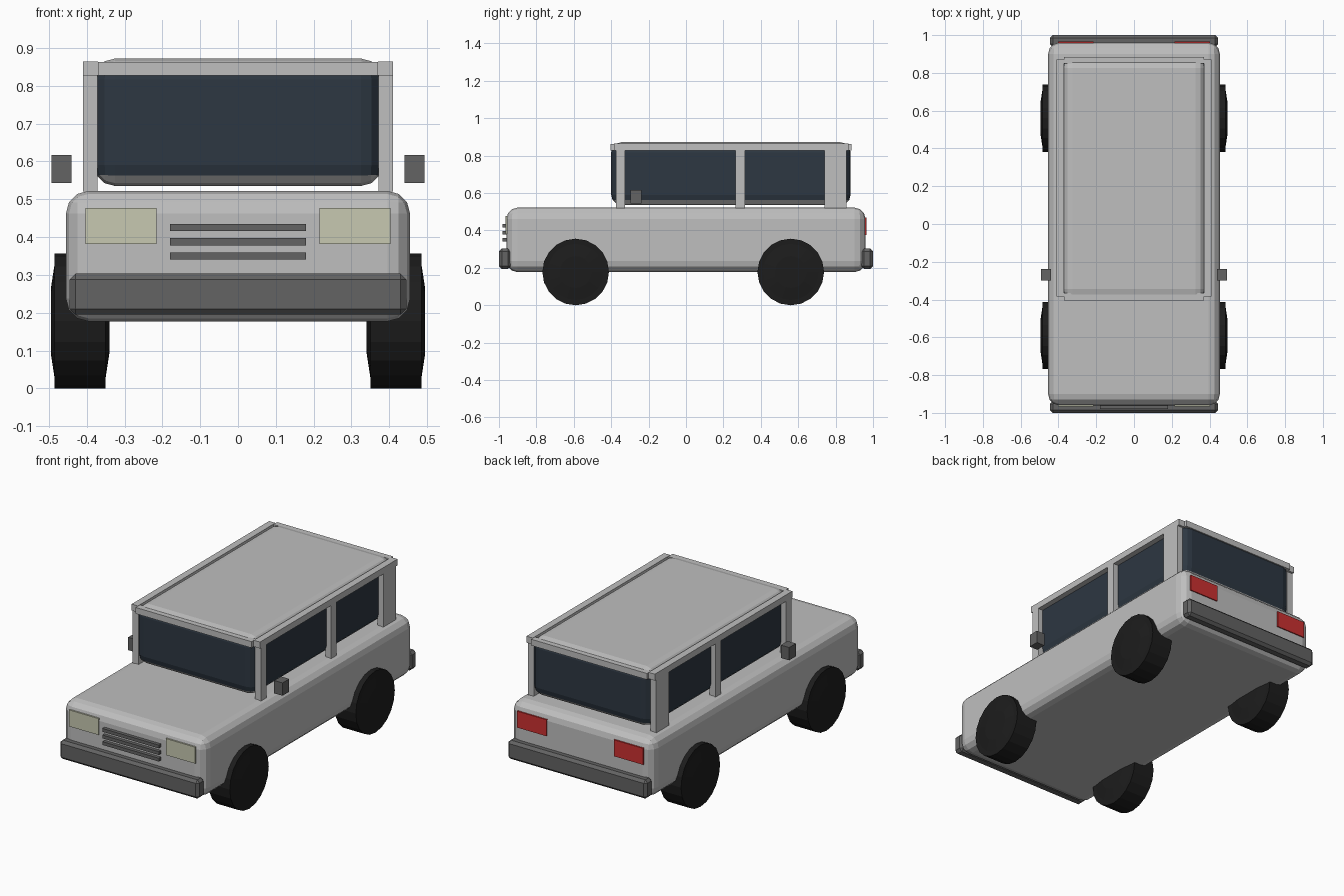
import bpy, bmesh, math
from mathutils import Matrix, Vector

if "Cube" in bpy.data.objects:
    bpy.data.objects.remove(bpy.data.objects["Cube"])


def material(name, rgb):
    m = bpy.data.materials.new(name)
    m.diffuse_color = (*rgb, 1)
    m.use_nodes = True
    m.node_tree.nodes["Principled BSDF"].inputs["Base Color"].default_value = m.diffuse_color
    return m


PAINT = material("grey_paint", (0.52, 0.52, 0.52))
TRIM = material("dark_trim", (0.125, 0.125, 0.125))
GLASS = material("tinted_glass", (0.026, 0.038, 0.054))
RUBBER = material("black_rubber", (0.012, 0.012, 0.012))
LAMP = material("headlight_cream", (0.57, 0.58, 0.44))
RED = material("tail_red", (0.6, 0.03, 0.03))


def finish(name, bm, *mats):
    bmesh.ops.recalc_face_normals(bm, faces=bm.faces)
    me = bpy.data.meshes.new(name)
    bm.to_mesh(me)
    bm.free()
    for m in mats:
        me.materials.append(m)
    ob = bpy.data.objects.new(name, me)
    bpy.context.collection.objects.link(ob)
    return ob


def box(name, x, y, z, *mats, bevel=0, segments=1, rule=None):
    """Box from (min, max) pairs; rule picks a material slot per face."""
    bm = bmesh.new()
    lo, hi = Vector((x[0], y[0], z[0])), Vector((x[1], y[1], z[1]))
    bmesh.ops.create_cube(bm, size=1, matrix=Matrix.Translation((lo + hi) / 2)
                          @ Matrix.Diagonal((*(hi - lo), 1)))
    if bevel:
        bmesh.ops.bevel(bm, geom=bm.edges[:], offset=bevel, segments=segments,
                        profile=0.5, affect='EDGES')
    if rule:
        bm.normal_update()
        for f in bm.faces:
            f.material_index = rule(f)
    return finish(name, bm, *mats)


def pair(name, x, y, z, mat):
    """Same box on the right and left sides."""
    box(name + "_right", x, y, z, mat)
    box(name + "_left", (-x[1], -x[0]), y, z, mat)


def wheel(name, side, y, r=0.178, n=20):
    # lathe profile: (x, radius), tread with a raised centre on each cap
    profile = [(0.34, 0.085), (0.35, 0.15), (0.35, r), (0.485, r), (0.485, 0.15), (0.495, 0.085)]
    bm = bmesh.new()
    rings = [[bm.verts.new((side * x, y + q * math.cos(2 * math.pi * i / n),
                            r + q * math.sin(2 * math.pi * i / n))) for i in range(n)]
             for x, q in profile]
    for a, b in zip(rings, rings[1:]):
        for i in range(n):
            j = (i + 1) % n
            bm.faces.new((a[i], a[j], b[j], b[i]))
    bm.faces.new(rings[0])
    bm.faces.new(rings[-1])
    finish(name, bm, RUBBER)


# lower body
box("lower_body", (-0.455, 0.455), (-0.96, 0.96), (0.177, 0.522), PAINT, bevel=0.06, segments=3)

# cabin: upright faces are glass, roof and floor edges are painted
box("cabin", (-0.38, 0.38), (-0.40, 0.88), (0.535, 0.872), PAINT, GLASS, bevel=0.055, segments=3,
    rule=lambda f: 1 if abs(f.normal.z) < 0.5 else 0)

# roof rails and cross rails
pair("roof_rail", (0.37, 0.41), (-0.385, 0.87), (0.827, 0.864), PAINT)
box("front_cross_rail", (-0.37, 0.37), (-0.405, -0.365), (0.827, 0.863), PAINT)
box("rear_cross_rail", (-0.37, 0.37), (0.85, 0.885), (0.827, 0.863), PAINT)

# pillars
for label, y in (("front", (-0.375, -0.325)), ("middle", (0.265, 0.315)), ("rear", (0.74, 0.857))):
    pair(label + "_pillar", (0.372, 0.41), y, (0.52, 0.83), PAINT)

# bumpers
for label, y in (("front", (-1.0, -0.937)), ("rear", (0.937, 1.0))):
    box(label + "_bumper", (-0.445, 0.445), y, (0.195, 0.303), TRIM, bevel=0.015)

# grille bars
for i, z in enumerate((0.35, 0.388, 0.426)):
    box(f"grille_bar_{i + 1}", (-0.18, 0.18), (-0.98, -0.955), (z - 0.01, z + 0.009), TRIM)

# lights
pair("headlight", (0.215, 0.403), (-0.966, -0.957), (0.382, 0.477), LAMP)
pair("tail_light", (0.215, 0.403), (0.957, 0.966), (0.375, 0.47), RED)

# side mirrors
pair("mirror", (0.44, 0.493), (-0.298, -0.237), (0.543, 0.617), TRIM)

# wheels
for label, y in (("front", -0.59), ("rear", 0.56)):
    wheel(label + "_wheel_right", 1, y)
    wheel(label + "_wheel_left", -1, y)
